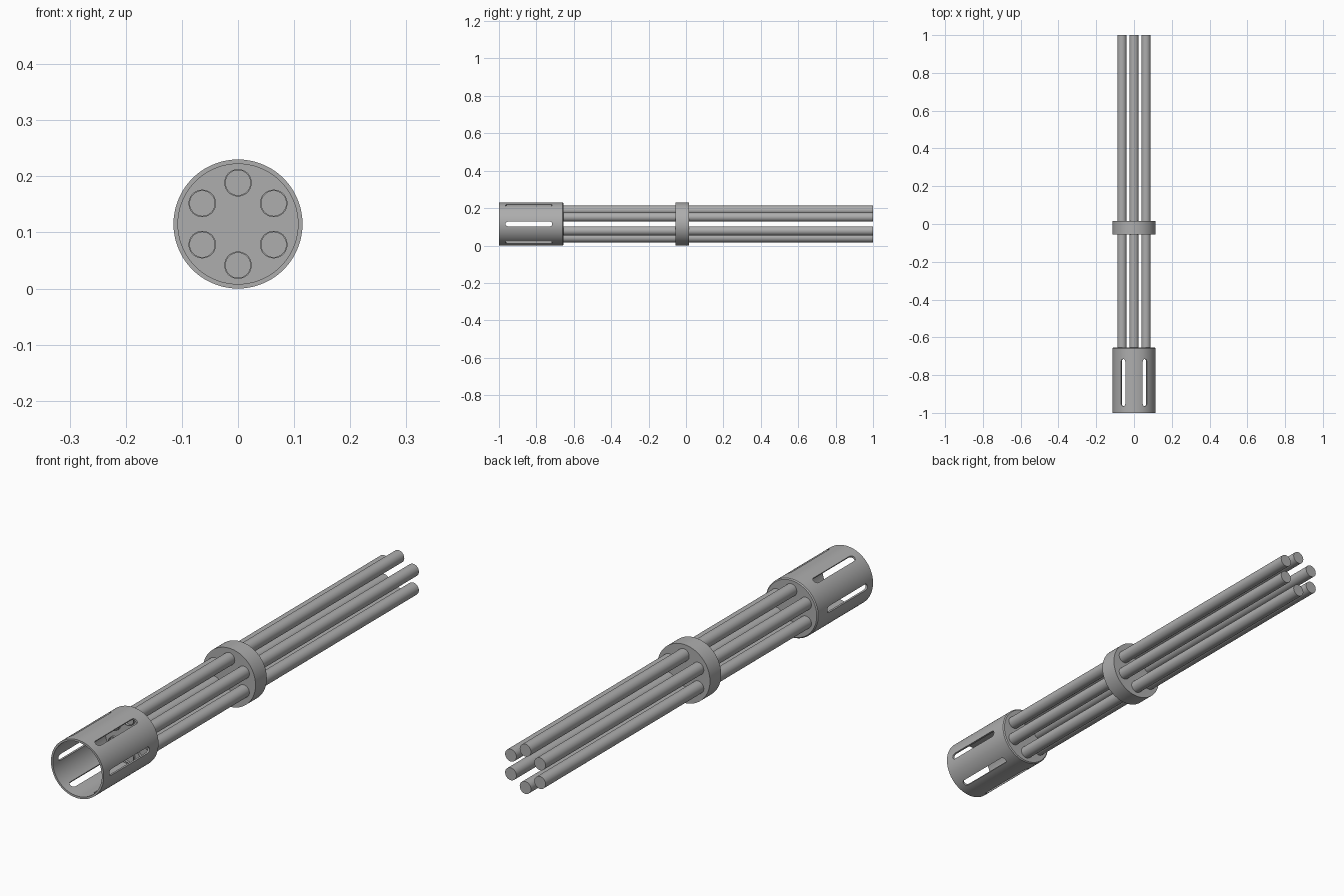
import bpy, bmesh, math
from mathutils import Vector

if "Cube" in bpy.data.objects:
    bpy.data.objects.remove(bpy.data.objects["Cube"])

CZ = 0.115      # height of the long axis
R = 0.115       # outer radius of shroud and collar

steel = bpy.data.materials.new("grey_metal")
steel.diffuse_color = (0.42, 0.42, 0.42, 1)
steel.use_nodes = True
steel.node_tree.nodes["Principled BSDF"].inputs["Base Color"].default_value = steel.diffuse_color


def finish(name, bm):
    bmesh.ops.recalc_face_normals(bm, faces=bm.faces[:])
    me = bpy.data.meshes.new(name)
    bm.to_mesh(me)
    bm.free()
    me.materials.append(steel)
    ob = bpy.data.objects.new(name, me)
    bpy.context.collection.objects.link(ob)
    return ob


def smooth(ob):
    bpy.ops.object.select_all(action='DESELECT')
    ob.select_set(True)
    bpy.context.view_layer.objects.active = ob
    bpy.ops.object.shade_smooth_by_angle(angle=math.radians(35))


def lathe(name, profile, cx, cz, n):
    """Revolve (radius, y) points about a line parallel to y; ends are capped."""
    bm = bmesh.new()
    rings = []
    for r, y in profile:
        rings.append([bm.verts.new((cx + r * math.cos(2 * math.pi * i / n), y,
                                    cz + r * math.sin(2 * math.pi * i / n))) for i in range(n)])
    for a, b in zip(rings, rings[1:]):
        for i in range(n):
            j = (i + 1) % n
            bm.faces.new((a[i], a[j], b[j], b[i]))
    bm.faces.new(rings[0])
    bm.faces.new(rings[-1])
    return finish(name, bm)


# slotted shroud: cup open at the front, closed at the back
shroud = lathe("slotted_shroud",
               [(0.107, -0.675), (0.107, -1.0), (R, -1.0), (R, -0.659), (0.111, -0.655)],
               0, CZ, 72)

# six round-ended slots around the shroud
bm = bmesh.new()
w, y0, y1 = 0.0125, -0.965, -0.715
outline = []
for k in range(9):
    a = math.pi * k / 8
    outline.append((w * math.cos(a), y1 - w + w * math.sin(a)))
for k in range(9):
    a = math.pi + math.pi * k / 8
    outline.append((w * math.cos(a), y0 + w + w * math.sin(a)))
for s in range(6):
    a = math.radians(60 * s)
    out = Vector((math.cos(a), 0, math.sin(a)))
    side = Vector((-math.sin(a), 0, math.cos(a)))
    lo, hi = [[bm.verts.new(Vector((0, y, CZ)) + out * r + side * t) for t, y in outline]
              for r in (0.085, 0.14)]
    bm.faces.new(lo)
    bm.faces.new(hi)
    for i in range(len(lo)):
        j = (i + 1) % len(lo)
        bm.faces.new((lo[i], lo[j], hi[j], hi[i]))
cutter = finish("slot_cutter", bm)
cutter.hide_render = True
mod = shroud.modifiers.new("slots", 'BOOLEAN')
mod.operation = 'DIFFERENCE'
mod.solver = 'EXACT'
mod.object = cutter
bpy.context.view_layer.objects.active = shroud
bpy.ops.object.modifier_apply(modifier=mod.name)
bpy.data.objects.remove(cutter)
smooth(shroud)

# middle collar
smooth(lathe("middle_collar", [(R, -0.055), (R, 0.015)], 0, CZ, 72))

# six long barrels, hollow at the shroud end
for s in range(6):
    a = math.radians(90 + 60 * s)
    smooth(lathe(f"barrel_{s + 1}",
                 [(0.0222, -0.60), (0.0222, -0.685), (0.0245, -0.685), (0.0245, 1.0)],
                 0.0735 * math.cos(a), CZ + 0.0735 * math.sin(a), 32))
